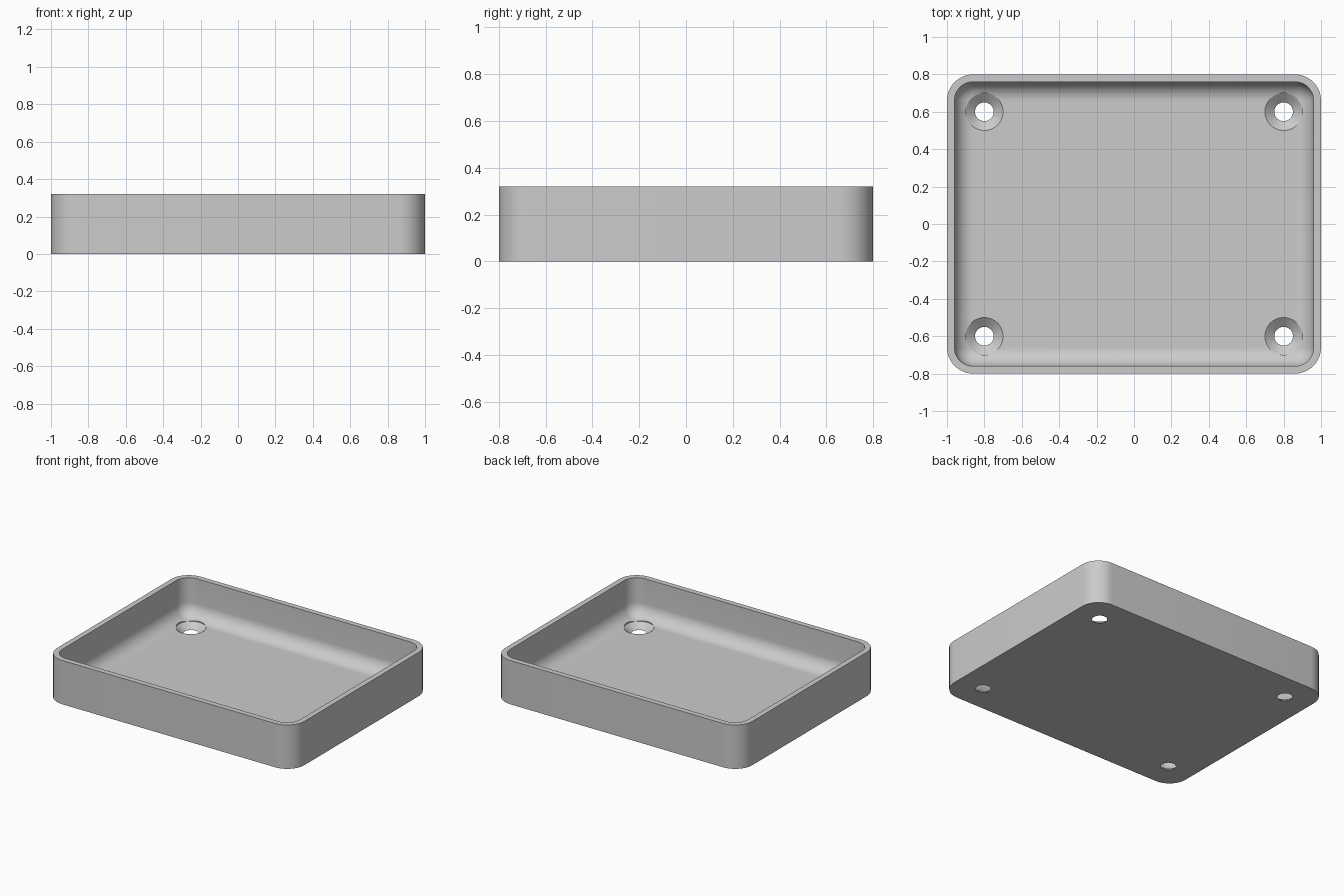
import bpy
import bmesh
from math import sin, cos, pi, radians

cube = bpy.data.objects.get("Cube")
if cube:
    bpy.data.objects.remove(cube)

HX, HY, HEIGHT = 1.0, 0.8, 0.32
WALL, FLOOR, CORNER, FILLET = 0.04, 0.04, 0.14, 0.1
STEPS = 12

grey = bpy.data.materials.new("plain grey")
grey.use_nodes = True
colour = (0.6, 0.6, 0.6, 1)
grey.diffuse_color = colour
grey.node_tree.nodes["Principled BSDF"].inputs["Base Color"].default_value = colour


def finish(name, bm):
    bmesh.ops.remove_doubles(bm, verts=bm.verts, dist=1e-5)
    bmesh.ops.recalc_face_normals(bm, faces=bm.faces)
    mesh = bpy.data.meshes.new(name)
    bm.to_mesh(mesh)
    bm.free()
    mesh.materials.append(grey)
    obj = bpy.data.objects.new(name, mesh)
    bpy.context.collection.objects.link(obj)
    return obj


def rounded_ring(bm, inset, z):
    """Rounded rectangle, inset from the outer outline."""
    r = max(CORNER - inset, 0)
    ring = []
    for quarter, (sx, sy) in enumerate([(1, 1), (-1, 1), (-1, -1), (1, -1)]):
        for i in range(STEPS + 1):
            a = (quarter + i / STEPS) * pi / 2
            ring.append(bm.verts.new((sx * (HX - CORNER) + r * cos(a),
                                      sy * (HY - CORNER) + r * sin(a), z)))
    return ring


def skin(bm, rings):
    """Join closed rings and cap both ends."""
    for low, high in zip(rings, rings[1:]):
        for i in range(len(low)):
            j = (i + 1) % len(low)
            bm.faces.new((low[i], low[j], high[j], high[i]))
    bm.faces.new(rings[0])
    bm.faces.new(rings[-1])


# Tray: outer wall, rim, inner wall, then the fillet down to the floor
bm = bmesh.new()
sections = [(0, 0), (0, HEIGHT), (WALL, HEIGHT)]
for i in range(STEPS + 1):
    t = i / STEPS * pi / 2
    sections.append((WALL + FILLET * (1 - cos(t)), FLOOR + FILLET * (1 - sin(t))))
skin(bm, [rounded_ring(bm, inset, z) for inset, z in sections])
tray = finish("tray", bm)

# Countersunk screw holes through the floor
bm = bmesh.new()
for sx in (-1, 1):
    for sy in (-1, 1):
        rings = []
        for r, z in [(0.025, -0.02), (0.1, FLOOR), (0.1, 0.2)]:
            rings.append([bm.verts.new((sx * 0.8 + r * cos(k * pi / 24),
                                        sy * 0.6 + r * sin(k * pi / 24), z))
                          for k in range(48)])
        skin(bm, rings)
cutter = finish("screw_hole_cutter", bm)
cutter.hide_render = True

cut = tray.modifiers.new("screw holes", "BOOLEAN")
cut.operation = "DIFFERENCE"
cut.solver = "EXACT"
cut.object = cutter

bpy.ops.object.select_all(action="DESELECT")
tray.select_set(True)
bpy.context.view_layer.objects.active = tray
bpy.ops.object.modifier_apply(modifier=cut.name)
bpy.data.objects.remove(cutter)
bpy.ops.object.shade_smooth_by_angle(angle=radians(30))
